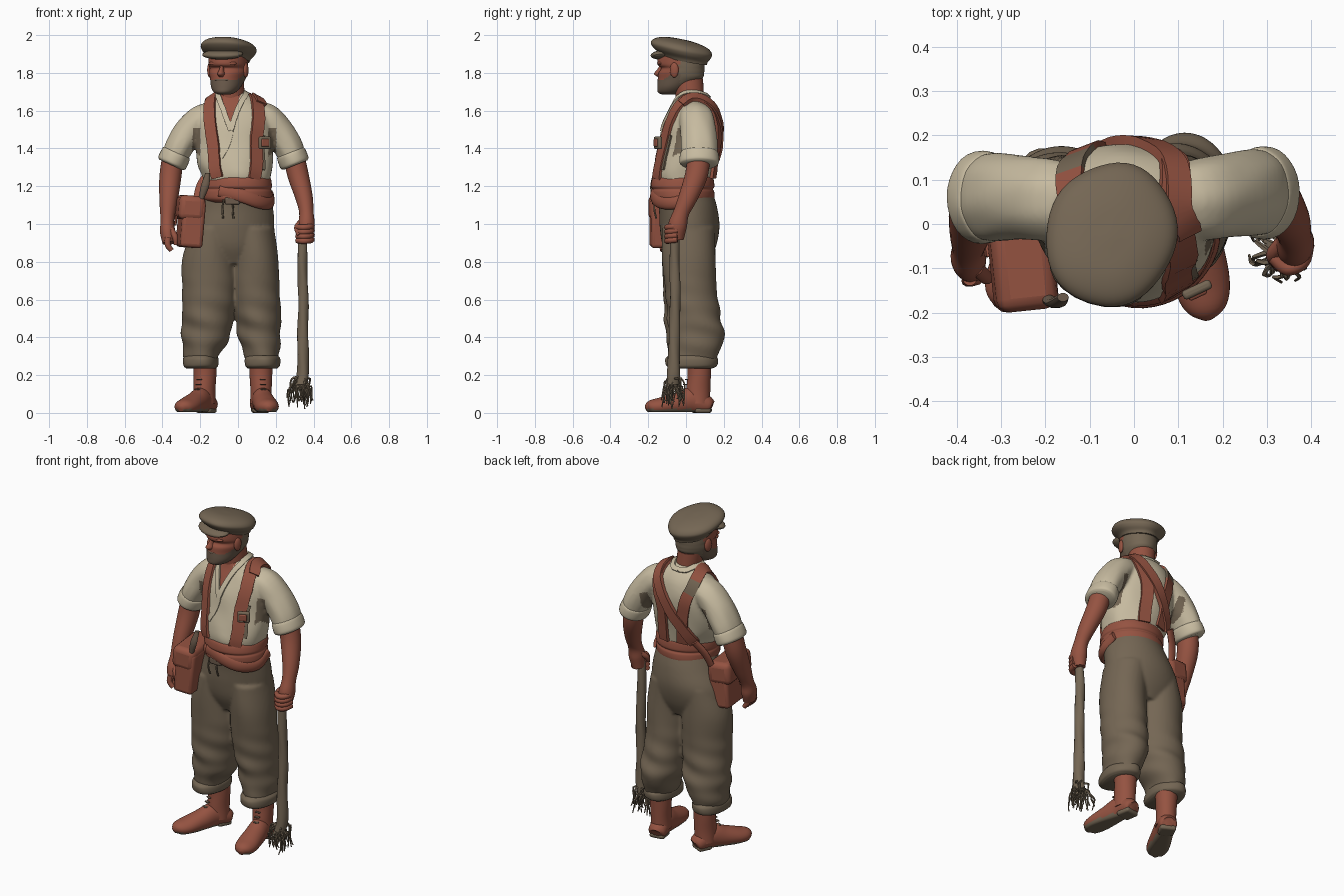
import bpy, bmesh, math, random
from mathutils import Vector, Matrix
from mathutils.bvhtree import BVHTree

if "Cube" in bpy.data.objects:
    bpy.data.objects.remove(bpy.data.objects["Cube"])
random.seed(4)
made, SIDEWAYS, UP = [], (0, 1, 0), (0, 0, 1)

def material(name, rgb):
    m = bpy.data.materials.new(name)
    m.use_nodes = True
    m.diffuse_color = (*rgb, 1)
    m.node_tree.nodes["Principled BSDF"].inputs["Base Color"].default_value = (*rgb, 1)
    return m

OLIVE, RED = material("olive cloth", (.175, .133, .088)), material("red brown", (.30, .086, .053))
CREAM, GREY = material("cream linen", (.57, .495, .35)), material("grey brown", (.15, .105, .072))

def finish(name, bm, mats, rule=lambda c: 0):
    mesh = bpy.data.meshes.new(name)
    bmesh.ops.recalc_face_normals(bm, faces=bm.faces)
    for f in bm.faces:
        f.material_index = rule(f.calc_center_median())
    bm.to_mesh(mesh)
    bm.free()
    for m in mats:
        mesh.materials.append(m)
    made.append(bpy.data.objects.new(name, mesh))
    bpy.context.collection.objects.link(made[-1])
    return made[-1]

def skin(name, rings, mats, rule=lambda c: 0):
    bm = bmesh.new()
    loops = [[bm.verts.new(p) for p in r] for r in rings]
    for a, b in zip(loops, loops[1:]):
        for i in range(len(a)):
            bm.faces.new((a[i - 1], a[i], b[i], b[i - 1]))
    bm.faces.new(loops[0])
    bm.faces.new(loops[-1])
    return finish(name, bm, mats, rule)

def spline(keys, steps):
    k = [Vector(v) for v in keys]
    k = [k[0] * 2 - k[1]] + k + [k[-1] * 2 - k[-2]]
    return [(q * 2 + (r - p) * t + (p * 2 - q * 5 + r * 4 - s) * t * t + (q * 3 - p - r * 3 + s) * t ** 3) / 2
            for p, q, r, s in zip(k, k[1:], k[2:], k[3:]) for t in (j / steps for j in range(steps))] + [k[-2]]

def tube(name, keys, mats, ref=None, n=32, steps=5, wrinkle=lambda u, z: 1, rule=lambda c: 0, warp=lambda p: p):
    # keys: x, y, z, half width, half depth; rings stay horizontal when ref is None
    s, rings = spline(keys, steps), []
    for i, v in enumerate(s):
        c, a, b = Vector(v[:3]), Vector((1, 0, 0)), Vector((0, 1, 0))
        if ref:
            t = Vector(s[min(i + 1, len(s) - 1)][:3]) - Vector(s[max(i - 1, 0)][:3])
            a = t.cross(Vector(ref)).normalized()
            b = a.cross(t).normalized()
        angles = [math.tau * j / n for j in range(n)]
        rings.append([warp(c + (a * math.cos(u) * v[3] + b * math.sin(u) * v[4]) * wrinkle(u, c.z)) for u in angles])
    return skin(name, rings, mats, rule)

def fuse(name, parts, mats, rule=lambda c: 0):
    # Merge overlapping parts into one smooth garment
    bm = bmesh.new()
    for part in parts:
        bm.from_mesh(part.data)
        made.remove(part)
        bpy.data.objects.remove(part)
    ob = finish(name, bm, [])
    mod = ob.modifiers.new("merge", "REMESH")
    mod.mode, mod.voxel_size = "VOXEL", .009
    ob.modifiers.new("relax", "SMOOTH").iterations = 4
    ob.data = bpy.data.meshes.new_from_object(ob.evaluated_get(bpy.context.evaluated_depsgraph_get()))
    ob.modifiers.clear()
    ob.data.materials.clear()
    for m in mats:
        ob.data.materials.append(m)
    for p in ob.data.polygons:
        p.material_index = rule(p.center)
    return ob

def solid(name, loc, size, mat, turn=Matrix(), bevel=0):
    # Rounded box when bevel is given, otherwise an ellipsoid
    bm = bmesh.new()
    if bevel:
        bmesh.ops.create_cube(bm, size=1)
    else:
        bmesh.ops.create_uvsphere(bm, u_segments=20, v_segments=12, radius=1)
    bm.transform(Matrix.Translation(loc) @ turn @ Matrix.Diagonal((*size, 1)))
    ob = finish(name, bm, [mat])
    if bevel:
        mod = ob.modifiers.new("soft edges", "BEVEL")
        mod.width, mod.segments = bevel, 3

# Trousers with turned-up cuffs
def folds(u, z):
    low = max(0, min(1, (.75 - z) / .3))
    return 1 + .012 * math.sin(3 * u + 14 * z) + .05 * low * math.sin(2 * u + 48 * z) * math.cos(u - 9 * z)

trousers = [tube("hips", [(-.04, .02, .79, .15, .1), (-.04, .02, .88, .22, .14), (-.03, .02, .98, .22, .158),
                          (-.01, .01, 1.08, .195, .155), (0, -.01, 1.17, .17, .15)], [OLIVE], n=48, wrinkle=folds)]
for keys in ([(-.13, .015, .98, .11, .14), (-.153, .015, .82, .14, .142), (-.152, .015, .65, .144, .137), (-.162, .025, .5, .136, .138),
              (-.17, .035, .4, .128, .14), (-.19, .035, .32, .1, .128), (-.197, .035, .26, .08, .115)],
             [(.08, .015, .98, .11, .14), (.092, .015, .82, .122, .142), (.095, .025, .65, .125, .137), (.107, .045, .5, .12, .142),
              (.113, .06, .4, .112, .145), (.125, .045, .32, .095, .13), (.13, .04, .26, .08, .115)]):
    trousers.append(tube("leg", keys, [OLIVE], n=40, steps=8, wrinkle=folds))
    x = keys[-1][0]
    tube("trouser_cuff", [(x, .03, .235, .078, .11), (x, .03, .25, .092, .135), (x, .03, .285, .093, .138), (x, .03, .305, .08, .12)],
         [OLIVE], wrinkle=lambda u, z: 1 + .03 * math.sin(4 * u + 1 + 20 * z))
fuse("trousers", trousers, [OLIVE])

# Boots: shaft, foot, heel, laces
for x, angle in ((-.177, -27), (.122, 9)):
    spin = Matrix.Rotation(math.radians(angle), 4, "Z")
    turn = Matrix.Translation((x, .065, 0)) @ spin
    place = lambda p: turn @ Vector((p.x, p.y, max(p.z, .004)))
    tube("boot_shaft", [(0, 0, .05, .058, .062), (0, 0, .12, .056, .064), (0, .005, .2, .06, .062), (0, .005, .28, .063, .066)],
         [RED], warp=place)
    tube("boot_foot", [(0, .068, .035, .02, .025), (0, .055, .04, .05, .045), (0, -.03, .065, .054, .07), (0, -.11, .05, .06, .06),
         (0, -.2, .035, .063, .047), (0, -.255, .03, .048, .036), (0, -.28, .02, .015, .015)],
         [RED, OLIVE], ref=UP, warp=place, rule=lambda c: int(c.z < .02))
    solid("boot_heel", turn @ Vector((0, .02, .015)), (.09, .085, .03), OLIVE, spin, .012)
    for i in range(3):
        solid("boot_lace", turn @ Vector((0, -.083 + .012 * i, .125 + .026 * i)), (.03, .02, .006), GREY, spin, .003)

# Shirt with open neck and rolled sleeves; olive patches below the arms
def crease(u, z):
    return 1 + .015 * math.sin(7 * u + 9 * z) * math.cos(20 * z)

def shirt_rule(c):
    if c.y < .02 and c.z > 1.51 and abs(c.x + .042) < .013 + .23 * (c.z - 1.51):
        return 1
    return 2 * int(1.35 < c.z + .02 * math.sin(40 * c.y) < 1.49 and .18 < abs(c.x + .02) < .222)

shirt = [tube("body", [(0, -.01, 1.18, .16, .14), (-.005, -.015, 1.25, .18, .16), (-.015, -.005, 1.32, .2, .162), (-.02, .015, 1.42, .203, .158),
              (-.02, .03, 1.52, .205, .15), (-.02, .04, 1.6, .19, .125), (-.025, .04, 1.65, .145, .1), (-.033, .03, 1.685, .09, .078),
              (-.035, .025, 1.7, .07, .065)], [CREAM], n=96, steps=8, wrinkle=crease)]
for keys in ([(-.12, .05, 1.57, .07, .08), (-.19, .055, 1.555, .078, .092), (-.258, .06, 1.49, .08, .095), (-.31, .06, 1.41, .075, .1),
              (-.342, .06, 1.34, .068, .095)],
             [(.08, .05, 1.575, .07, .08), (.15, .055, 1.56, .078, .092), (.215, .065, 1.49, .08, .095), (.265, .07, 1.41, .078, .098),
              (.293, .07, 1.34, .07, .095)]):
    shirt.append(tube("sleeve", keys, [CREAM], ref=SIDEWAYS, wrinkle=crease))
    end = Vector(keys[-1][:3])
    d = (end - Vector(keys[-2][:3])).normalized()
    tube("sleeve_cuff", [(*(end + d * k), w, w * 1.3) for k, w in ((-.045, .066), (-.035, .078), (.015, .08), (.03, .068))],
         [CREAM], ref=SIDEWAYS, wrinkle=crease)
shirt = fuse("shirt", shirt, [CREAM, RED, OLIVE], shirt_rule)
surface = BVHTree.FromPolygons([v.co for v in shirt.data.vertices], [list(p.vertices) for p in shirt.data.polygons])

# Suspenders, bag strap and collar laid onto the shirt
def strap(name, keys, width, mats, thick=.012, rule=lambda c: 0):
    pts, rings = [surface.find_nearest(p)[:2] for p in spline(keys, 6)], []
    for i, (p, nrm) in enumerate(pts):
        t = pts[min(i + 1, len(pts) - 1)][0] - pts[max(i - 1, 0)][0]
        s = t.cross(nrm).normalized() * width / 2
        rings.append([p - s - nrm * .014, p + s - nrm * .014, p + s + nrm * thick, p - s + nrm * thick])
    skin(name, rings, mats, rule)

strap("right_suspender", [(-.135, -.2, 1.23), (-.165, -.2, 1.4), (-.18, -.15, 1.55), (-.165, .02, 1.72), (-.15, .18, 1.6),
      (-.12, .24, 1.45), (-.09, .2, 1.23)], .066, [RED, OLIVE], rule=lambda c: int(c.y > .11 and 1.56 < c.z < 1.64))
strap("left_suspender", [(.115, -.2, 1.23), (.14, -.2, 1.4), (.14, -.15, 1.55), (.115, .02, 1.72), (.095, .18, 1.6),
      (.07, .24, 1.45), (.06, .2, 1.23)], .07, [RED])
strap("suspender_backing", [(.15, -.2, 1.3), (.165, -.2, 1.4), (.165, -.18, 1.49)], .075, [OLIVE], .006)
strap("bag_strap", [(.14, -.04, 1.66), (.125, .04, 1.72), (.09, .18, 1.62), (0, .24, 1.48), (-.1, .22, 1.35), (-.17, .15, 1.24)], .06, [RED], .02)
strap("shirt_placket", [(-.04, -.2, 1.53), (-.06, -.2, 1.44), (-.11, -.2, 1.36)], .03, [CREAM], .005)
for s in (-1, 1):
    strap("collar", [(-.042, -.2, 1.51), (-.042 + s * .046, -.12, 1.63), (-.035 + s * .09, -.02, 1.71), (-.035 + s * .06, .12, 1.71),
          (-.035, .15, 1.71)], .028, [CREAM], .01)
spin = Matrix.Rotation(math.radians(25), 4, "Z")
solid("suspender_buckle", (.142, -.148, 1.43), (.07, .022, .065), OLIVE, spin, .008)
solid("buckle_pad", (.142, -.155, 1.43), (.045, .022, .04), RED, spin, .006)

# Wide wrapped belt with drooping sash and waist cord
tube("belt", [(0, -.015, 1.115, .165, .15), (0, -.018, 1.135, .182, .166), (0, -.018, 1.17, .182, .166), (0, -.018, 1.185, .177, .16),
     (0, -.018, 1.2, .182, .168), (0, -.015, 1.24, .175, .162), (0, -.01, 1.255, .155, .145)], [RED], n=48,
     wrinkle=lambda u, z: 1 + .012 * math.sin(3 * u + 30 * z))
tube("belt_sash", [(-.1, -.155, 1.175, .014, .03), (.02, -.172, 1.15, .018, .036), (.11, -.135, 1.12, .022, .038),
     (.168, -.055, 1.115, .022, .036), (.178, .04, 1.15, .012, .03)], [RED], ref=UP, n=20)
solid("cord_knot", (-.03, -.165, 1.122), (.08, .03, .04), GREY, bevel=.01)
for x in (-.075, -.02):
    tube("waist_cord", [(x, -.165, 1.13, .006, .006), (x - .008, -.168, 1.08, .005, .005), (x - .004, -.158, 1.03, .005, .005)], [OLIVE], n=8)

# Shoulder bag
tilt = Matrix.Rotation(math.radians(6), 4, "Z") @ Matrix.Rotation(math.radians(5), 4, "Y")
solid("bag_body", (-.25, -.06, 1.0), (.12, .26, .25), RED, tilt, .02)
solid("bag_flap", (-.255, -.06, 1.085), (.14, .272, .13), RED, tilt, .03)
solid("bag_clasp", (-.33, -.06, 1.02), (.012, .03, .055), RED, tilt, .004)
tube("bag_hanger", [(-.16, -.165, 1.27, .013, .01), (-.175, -.178, 1.2, .022, .012), (-.195, -.17, 1.13, .014, .012)], [GREY], n=10)
tube("bag_back_hanger", [(-.15, .13, 1.27, .026, .012), (-.195, .095, 1.2, .026, .012), (-.22, .06, 1.11, .022, .012)], [RED], SIDEWAYS, n=10)

# Bare forearms and hands
tube("right_forearm", [(-.342, .055, 1.38, .055, .06), (-.358, .035, 1.25, .058, .062), (-.368, -.015, 1.12, .048, .052),
     (-.374, -.055, 1.02, .036, .04), (-.373, -.075, .96, .04, .05), (-.367, -.09, .9, .033, .044)], [RED], SIDEWAYS)
tube("left_forearm", [(.29, .07, 1.38, .056, .06), (.318, .055, 1.26, .056, .06), (.35, .01, 1.14, .046, .05),
     (.362, -.025, 1.06, .038, .042), (.362, -.045, .99, .044, .05), (.355, -.05, .92, .034, .038)], [RED], SIDEWAYS)
for i in range(4):
    y, z = -.125 + .022 * i, .99 - .024 * i
    tube("right_finger", [(-.37, y, .93, .016, .014), (-.372, y - .003, .89, .016, .014), (-.352, y, .86, .013, .012)], [RED], SIDEWAYS, n=10)
    tube("left_finger", [(.39, -.045, z, .017, .017), (.38, -.085, z - .005, .016, .016), (.345, -.1, z - .008, .016, .016),
         (.312, -.075, z - .006, .014, .014)], [RED], UP, n=10)
tube("right_thumb", [(-.355, -.1, .97, .018, .018), (-.333, -.12, .93, .016, .016), (-.33, -.12, .89, .01, .01)], [RED], SIDEWAYS, n=10)
tube("left_thumb", [(.335, -.04, 1.01, .018, .018), (.312, -.07, .98, .015, .015), (.325, -.095, .94, .012, .012)], [RED], SIDEWAYS, n=10)

# Staff with root tangle
tube("staff", [(.345, -.06, .99, .022, .022), (.34, -.06, .8, .026, .027), (.346, -.057, .6, .027, .028), (.343, -.062, .4, .029, .03),
     (.345, -.065, .22, .032, .034), (.335, -.07, .15, .032, .035)], [OLIVE], n=14, wrinkle=lambda u, z: 1 + .06 * math.sin(3 * u + 25 * z))
for i in range(38):
    u, r, p, keys = random.uniform(0, math.tau), random.uniform(.02, .068), Vector((.327, -.07, random.uniform(.14, .2))), []
    for f in (0, .25, .5, .75, 1):
        q = p + Vector((math.cos(u), math.sin(u), 0)) * r * min(1, f * 1.8) - Vector((0, 0, f * f * random.uniform(.08, .13)))
        keys.append((*(q + Vector([random.uniform(-.012, .012) for _ in range(3)])), .008 - .005 * f, .008 - .005 * f))
    tube("root", keys, [OLIVE], ref=(.3, .9, .2), n=5, steps=2)

# Head with cropped hair and beard, turned toward its right
spin = Matrix.Rotation(math.radians(-18), 4, "Z")
turn = Matrix.Translation((-.05, -.02, 0)) @ spin
on_head = lambda p: turn @ Vector(p)

def hair_rule(c):
    q = turn.inverted() @ c
    return int(q.z > 1.73) if q.y > .015 else 2 * int(q.z < 1.76 + max(0, q.y + .09) * .5)

tube("neck", [(-.035, .025, 1.6, .07, .075), (-.035, .02, 1.68, .07, .075), (-.045, .01, 1.77, .075, .08)], [RED])
tube("head", [(0, -.075, 1.685, .03, .035), (0, -.065, 1.697, .056, .068), (0, -.045, 1.725, .077, .09), (0, -.012, 1.77, .091, .12),
     (0, -.005, 1.8, .098, .123), (0, .003, 1.825, .099, .116), (0, -.007, 1.85, .102, .128), (0, 0, 1.92, .1, .12)],
     [RED, OLIVE, GREY], n=56, steps=6, warp=on_head, rule=hair_rule)
tube("nose", [(0, -.108, 1.85, .008, .012), (0, -.118, 1.82, .011, .02), (0, -.125, 1.795, .019, .032), (0, -.12, 1.778, .012, .016)],
     [RED], n=16, warp=on_head)
solid("moustache", on_head((0, -.114, 1.764)), (.042, .02, .011), GREY, spin)
solid("lower_lip", on_head((0, -.115, 1.747)), (.022, .013, .006), RED, spin)
for s in (-1, 1):
    solid("brow", on_head((s * .042, -.102, 1.85)), (.036, .02, .011), RED, spin)
    solid("ear", on_head((s * .1, -.012, 1.815)), (.013, .024, .04), RED, spin)

# Flat cap, sloping down to the back
tube("cap_crown", [(0, .01, 1.868, .104, .122), (0, .005, 1.885, .115, .132), (0, -.002, 1.908, .138, .155), (0, -.005, 1.932, .146, .163),
     (0, -.005, 1.956, .126, .14), (0, -.01, 1.972, .075, .085), (0, -.01, 1.977, .01, .01)], [OLIVE], n=48,
     warp=lambda p: turn @ Vector((p.x, p.y, p.z - .2 * p.y)), wrinkle=lambda u, z: 1 + .015 * math.sin(5 * u))
solid("cap_brim", on_head((0, -.1, 1.898)), (.113, .068, .026), OLIVE, spin @ Matrix.Rotation(math.radians(8), 4, "X"))

# Smooth shading with crisp edges
bpy.ops.object.select_all(action="DESELECT")
for ob in made:
    ob.select_set(True)
bpy.context.view_layer.objects.active = made[0]
bpy.ops.object.shade_smooth_by_angle(angle=math.radians(45))
